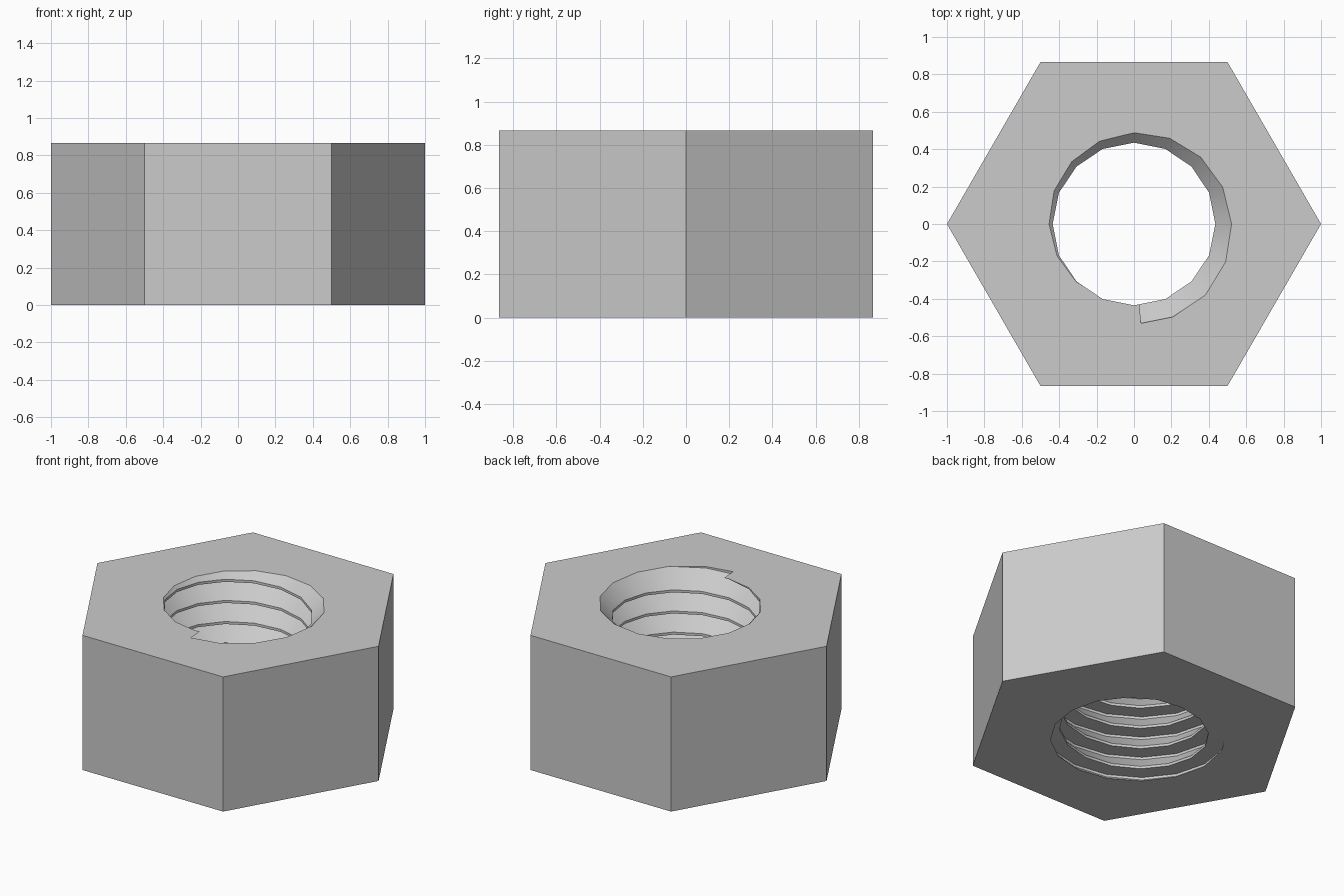
import bpy, bmesh, math

cube = bpy.data.objects.get("Cube")
if cube:
    bpy.data.objects.remove(cube, do_unlink=True)

HEIGHT = 0.866
MINOR, MAJOR = 0.435, 0.538      # thread crest and root radii
SEGMENTS = 16                    # columns per turn
TURNS = 6 + 134 / 360            # shelf turns between bottom and top
PITCH = HEIGHT / TURNS
TOP_ANGLE = math.radians(-86)    # where the thread runs out of the top

bm = bmesh.new()


def polar(radius, angle, z):
    return bm.verts.new((radius * math.cos(angle), radius * math.sin(angle), z))


# Helical thread: crest flat, rising ramp, root flat, flat shelf
profile = [(MINOR, 0.0), (MINOR, 0.12), (MAJOR, 0.88), (MAJOR, 1.0)]
start = HEIGHT - PITCH * TOP_ANGLE / math.tau - 10 * PITCH
columns = []
for i in range(SEGMENTS):
    angle = math.tau * i / SEGMENTS
    base = start + PITCH * i / SEGMENTS
    columns.append([polar(r, angle, base + PITCH * (turn + t))
                    for turn in range(12) for r, t in profile])

# The last column joins the first one a full pitch higher
columns.append(columns[0][len(profile):])
for a, b in zip(columns, columns[1:]):
    for k in range(min(len(a), len(b)) - 1):
        bm.faces.new((a[k], a[k + 1], b[k + 1], b[k]))

# Trim the thread to the thickness of the nut
for z, direction in ((0, -1), (HEIGHT, 1)):
    bmesh.ops.bisect_plane(bm, geom=bm.verts[:] + bm.edges[:] + bm.faces[:],
                           dist=1e-6, plane_co=(0, 0, z),
                           plane_no=(0, 0, direction), clear_outer=True)

# Six outer walls
rings = [[polar(1, math.tau * i / 6, z) for i in range(6)] for z in (0, HEIGHT)]
low, high = rings
for i in range(6):
    j = (i + 1) % 6
    bm.faces.new((low[i], low[j], high[j], high[i]))

# Flat bottom and top between the hexagon and the hole
for z, up in ((0, -1), (HEIGHT, 1)):
    rim = [e for e in bm.edges if e.is_boundary
           and all(abs(v.co.z - z) < 1e-4 for v in e.verts)]
    bmesh.ops.triangle_fill(bm, edges=rim, use_beauty=True, normal=(0, 0, up))

bmesh.ops.recalc_face_normals(bm, faces=bm.faces[:])
mesh = bpy.data.meshes.new("hex_nut")
bm.to_mesh(mesh)
bm.free()

nut = bpy.data.objects.new("hex_nut", mesh)
bpy.context.collection.objects.link(nut)

# Plain grey metal
grey = bpy.data.materials.new("light_grey")
grey.use_nodes = True
colour = (0.6, 0.6, 0.6, 1)
grey.diffuse_color = colour
grey.node_tree.nodes["Principled BSDF"].inputs["Base Color"].default_value = colour
mesh.materials.append(grey)

# Smooth around the thread, sharp on its edges and the hexagon
bpy.ops.object.select_all(action="DESELECT")
nut.select_set(True)
bpy.context.view_layer.objects.active = nut
bpy.ops.object.shade_smooth_by_angle(angle=math.radians(30))
